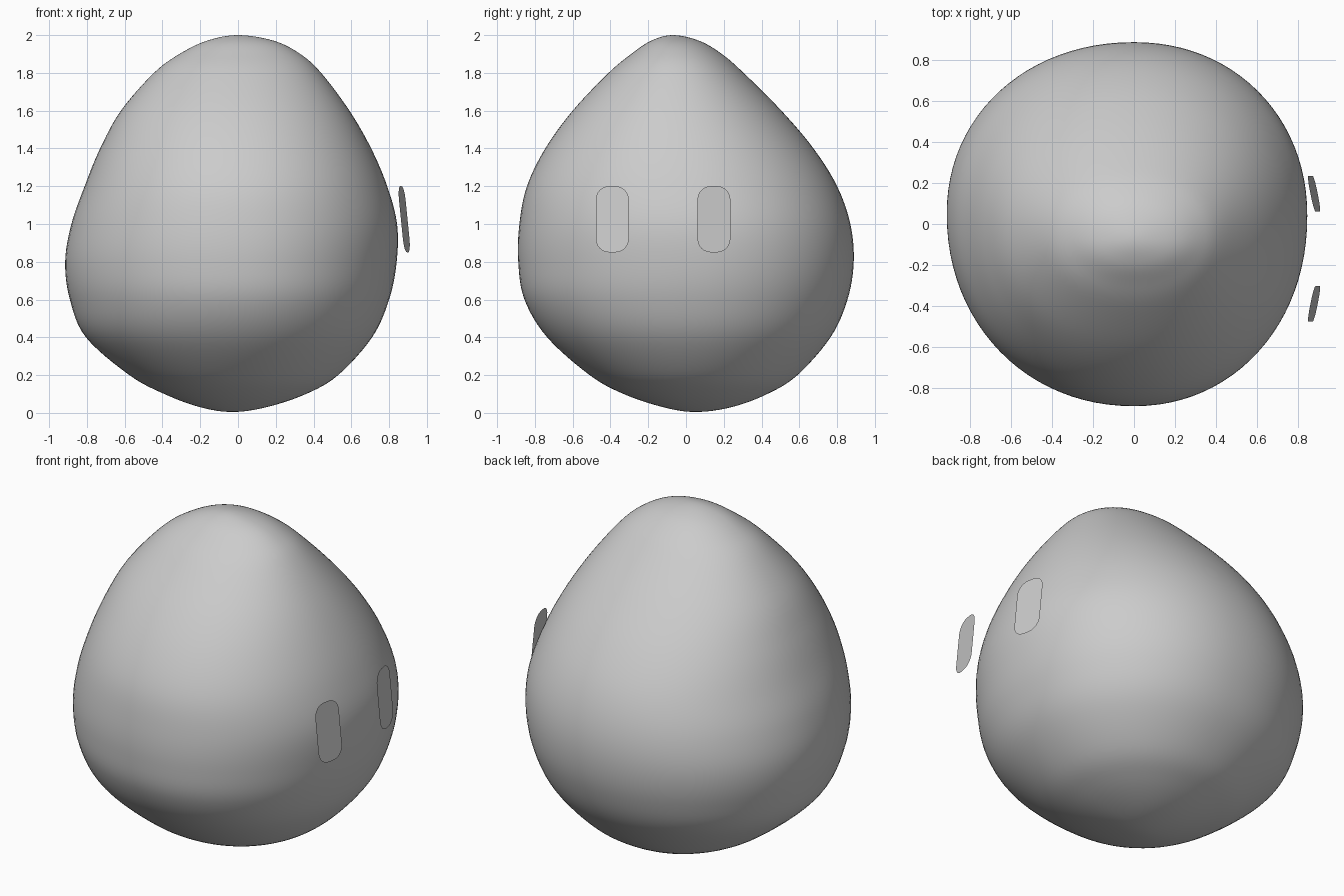
import bpy, bmesh
from math import cos, sin, pi, radians

if "Cube" in bpy.data.objects:
    bpy.data.objects.remove(bpy.data.objects["Cube"])

# Body sections: z, left x, right x, front y, back y, centre x, centre y
ROWS = [
    (0.005, -.03, -.03, .05, .05, -.03, .05),
    (0.03, -.20, .15, -.12, .24, -.025, .05),
    (0.10, -.39, .36, -.33, .43, -.02, .05),
    (0.20, -.575, .53, -.51, .59, -.02, .05),
    (0.40, -.805, .71, -.735, .765, -.01, .05),
    (0.60, -.89, .80, -.855, .855, 0, .05),
    (0.80, -.915, .84, -.888, .888, 0, .05),
    (1.00, -.882, .842, -.882, .87, 0, .03),
    (1.20, -.812, .79, -.842, .80, 0, 0),
    (1.40, -.73, .705, -.745, .675, 0, -.02),
    (1.60, -.62, .59, -.60, .505, 0, -.04),
    (1.80, -.445, .44, -.41, .305, 0, -.05),
    (1.90, -.31, .33, -.29, .19, 0, -.06),
    (1.97, -.165, .19, -.185, .07, 0, -.07),
    (2.00, 0, 0, -.07, -.07, 0, -.07),
]
SIDES, STEPS = 96, 6


def flip(r):
    return (r[0], r[2], r[1], r[4], r[3], r[5], r[6])


def spline(a, b, c, d, t):
    return [.5 * (2*q + (r-p)*t + (2*p - 5*q + 4*r - s)*t*t + (3*q - p - 3*r + s)*t**3)
            for p, q, r, s in zip(a, b, c, d)]


def spow(v, e):
    return abs(v) ** e


def make_object(name, bm):
    mesh = bpy.data.meshes.new(name)
    bm.to_mesh(mesh)
    bm.free()
    obj = bpy.data.objects.new(name, mesh)
    bpy.context.collection.objects.link(obj)
    return obj


# Body: lofted lopsided egg with slightly squared sections
pts = [flip(ROWS[1])] + ROWS + [flip(ROWS[-2])]
sections = [spline(*pts[i:i + 4], k / STEPS)
            for i in range(len(ROWS) - 1) for k in range(STEPS)][1:]
bm = bmesh.new()
rings = []
for z, l, r, f, b, cx, cy in sections:
    ring = []
    for k in range(SIDES):
        a = 2 * pi * k / SIDES
        c, s = cos(a), sin(a)
        x = cx + ((r if c > 0 else l) - cx) * spow(c, 2 / 2.08)
        y = cy + ((b if s > 0 else f) - cy) * spow(s, 2 / 2.08)
        ring.append(bm.verts.new((x, y, z)))
    rings.append(ring)
bottom = bm.verts.new((-.03, .05, .005))
top = bm.verts.new((0, -.07, 2))
for k in range(SIDES):
    n = (k + 1) % SIDES
    for lo, hi in zip(rings, rings[1:]):
        bm.faces.new((lo[k], lo[n], hi[n], hi[k]))
    bm.faces.new((bottom, rings[0][n], rings[0][k]))
    bm.faces.new((top, rings[-1][k], rings[-1][n]))
for face in bm.faces:
    face.smooth = True
make_object("body", bm)


# Eyes: thin rounded plates floating just off the +x side
def eye(name, cy, side):
    bm = bmesh.new()
    hw, hh, rad = .087, .175, .07
    verts = []
    for q, (sy, sz) in enumerate(((1, 1), (-1, 1), (-1, -1), (1, -1))):
        for k in range(7):
            a = radians(90 * q + 15 * k)
            u = sy * (hw - rad) + rad * cos(a)
            v = sz * (hh - rad) + rad * sin(a)
            verts.append(bm.verts.new((.88 - .2 * side * u - .1 * v, cy + u, 1.025 + v)))
    bm.faces.new(verts)
    make_object(name, bm)


eye("front_eye", -.39, -1)
eye("back_eye", .148, 1)
